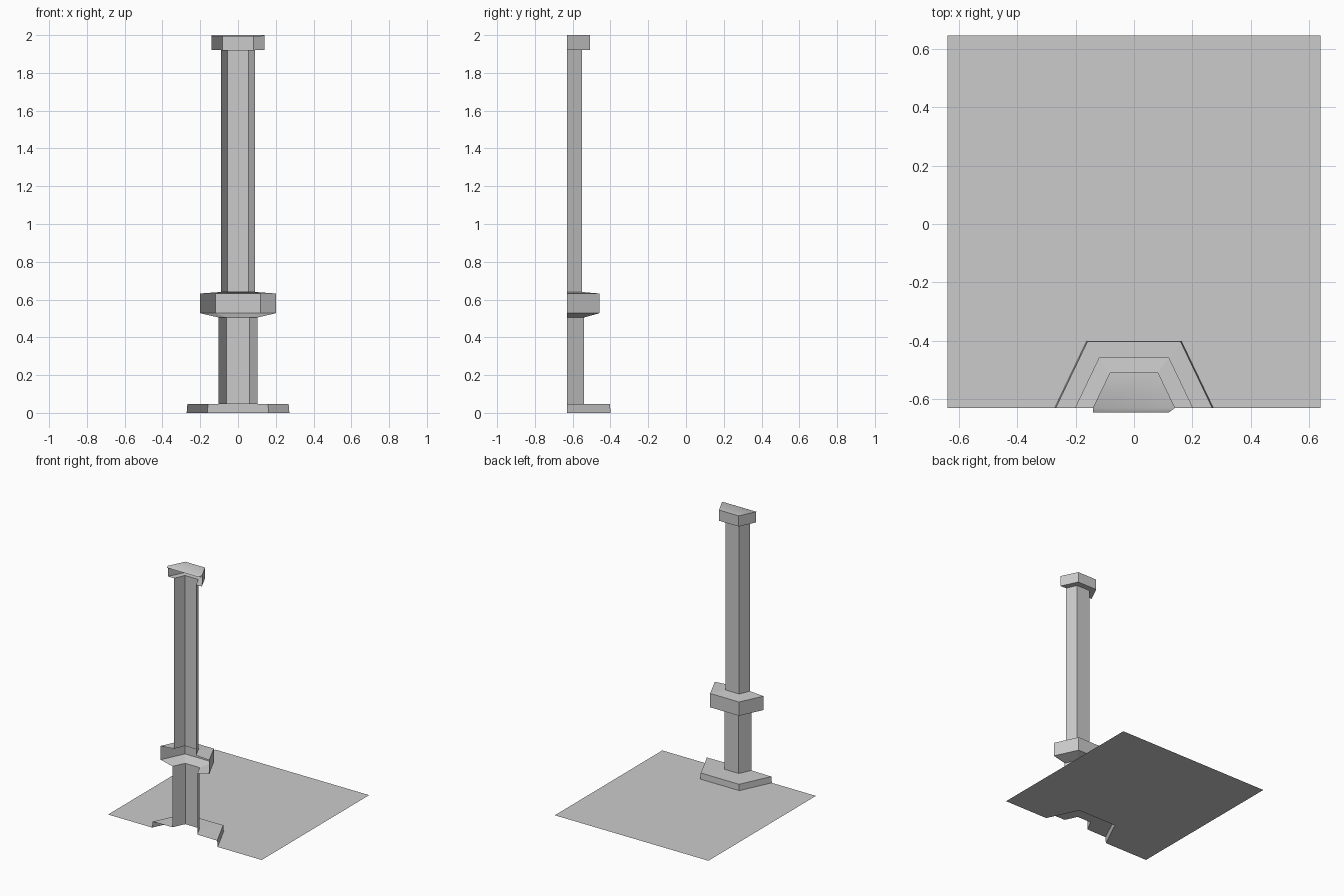
import bpy
import math

cube = bpy.data.objects.get("Cube")
if cube:
    bpy.data.objects.remove(cube, do_unlink=True)

grey = bpy.data.materials.new("plain_grey")
grey.use_nodes = True
colour = (0.6, 0.6, 0.6, 1.0)
grey.diffuse_color = colour
grey.node_tree.nodes["Principled BSDF"].inputs["Base Color"].default_value = colour

FRONT = -0.63  # plane where the half pillar is open
BACK = 0.645


def add_mesh(name, verts, faces):
    mesh = bpy.data.meshes.new(name)
    mesh.from_pydata(verts, [], faces)
    mesh.materials.append(grey)
    obj = bpy.data.objects.new(name, mesh)
    bpy.context.collection.objects.link(obj)
    return obj


def ring(outline, z):
    """Open half outline: front half width, rear half width, rear y."""
    wide, narrow, rear = outline
    return [(-wide, FRONT, z), (-narrow, rear, z), (narrow, rear, z), (wide, FRONT, z)]


def loft(name, sections):
    """Shell through the given (outline, height) sections, open at the front."""
    verts = [p for outline, z in sections for p in ring(outline, z)]
    faces = []
    for s in range(len(sections) - 1):
        for i in range(3):
            a, b = s * 4 + i, s * 4 + 4 + i
            faces.append((a, b, b + 1, a + 1))
    return add_mesh(name, verts, faces)


base = (0.272, 0.162, -0.40)
base_top = (0.268, 0.159, -0.402)
lower = (0.103, 0.06, -0.54)
band = (0.202, 0.12, -0.458)
upper = (0.091, 0.056, -0.55)
cap = (0.141, 0.082, -0.508)

# Pillar shells
loft("pillar_base", [(base, 0), (base_top, 0.046), (lower, 0.048)])
loft("lower_shaft", [(lower, 0.048), (lower, 0.505)])
loft("middle_band", [(lower, 0.505), (band, 0.528), (band, 0.632), (upper, 0.64)])
loft("upper_shaft", [(upper, 0.64), (upper, 1.92)])
loft("cap_sides", [(upper, 1.92), (cap, 1.92), (cap, 2.0)])

# Cap top with a small drooping front lip
lip = [(-0.141, -0.645, 1.992), (0.12, -0.645, 1.992)]
cap_top = add_mesh("cap_top", ring(cap, 2.0) + lip, [(0, 3, 2, 1), (4, 5, 3, 0)])
bpy.context.view_layer.objects.active = cap_top
cap_top.select_set(True)
bpy.ops.object.shade_smooth_by_angle(angle=math.radians(40))
cap_top.select_set(False)

# Floor sheet notched around the pillar base, in three convex pieces
notch = ring(base, 0)
side = 0.638
corners = [(-side, FRONT, 0), (-side, BACK, 0), (side, BACK, 0), (side, FRONT, 0)]
add_mesh("floor", notch + corners, [(4, 0, 1, 5), (5, 1, 2, 6), (6, 2, 3, 7)])
